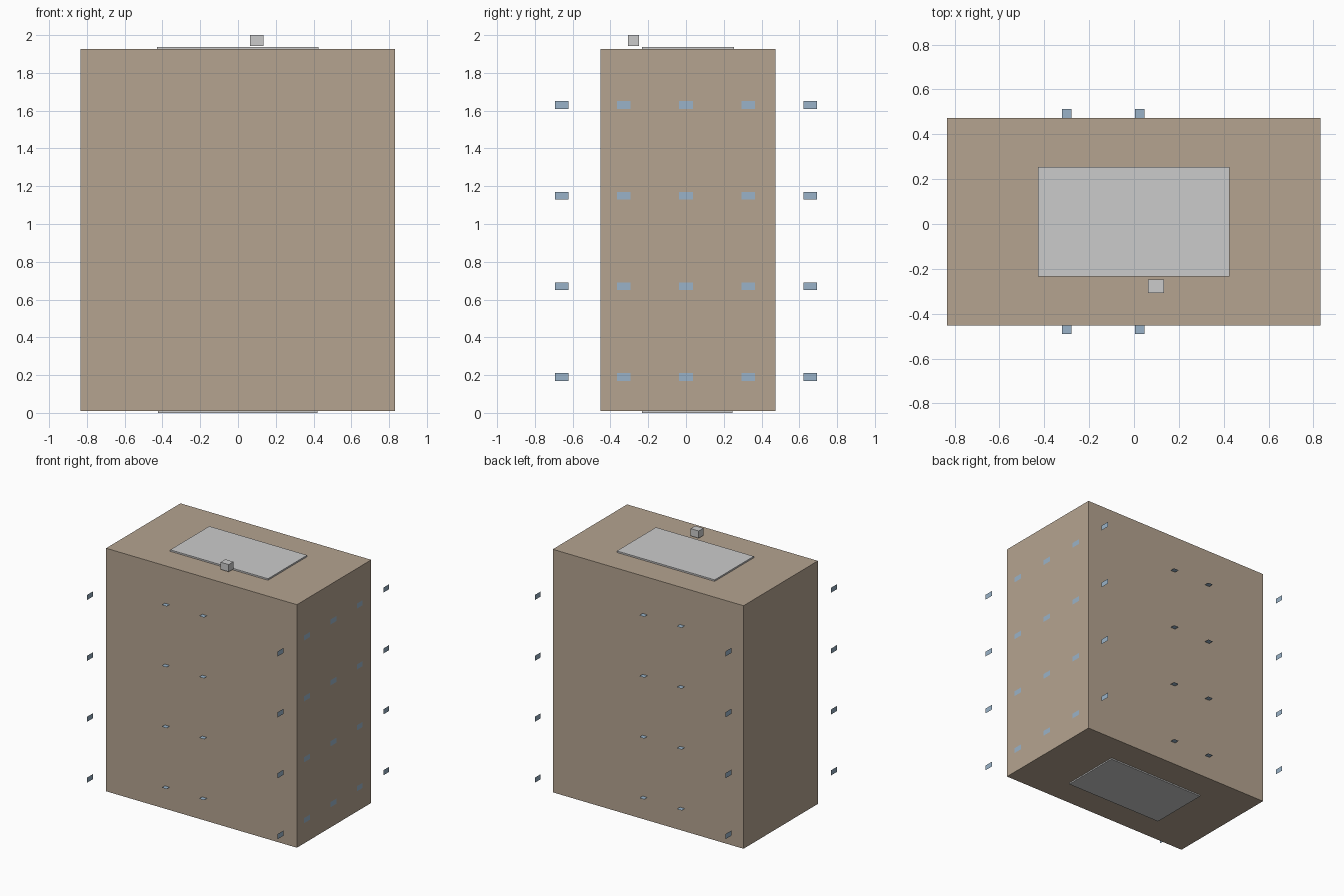
import bpy

if "Cube" in bpy.data.objects:
    bpy.data.objects.remove(bpy.data.objects["Cube"])


def material(name, rgb):
    m = bpy.data.materials.new(name)
    m.diffuse_color = (*rgb, 1.0)
    m.use_nodes = True
    m.node_tree.nodes["Principled BSDF"].inputs["Base Color"].default_value = m.diffuse_color
    return m


def finish(name, verts, faces, mat):
    mesh = bpy.data.meshes.new(name)
    mesh.from_pydata(verts, [], faces)
    mesh.update()
    ob = bpy.data.objects.new(name, mesh)
    bpy.context.collection.objects.link(ob)
    if mat:
        mesh.materials.append(mat)
    return ob


def box(name, lo, hi, mat=None):
    verts = [(x, y, z) for x in (lo[0], hi[0])
             for y in (lo[1], hi[1]) for z in (lo[2], hi[2])]
    faces = [(0, 1, 3, 2), (4, 6, 7, 5), (0, 4, 5, 1),
             (2, 3, 7, 6), (0, 2, 6, 4), (1, 5, 7, 3)]
    return finish(name, verts, faces, mat)


def pane(name, centre, u, v, mat):
    """Flat rectangle spanned by the half-extent vectors u and v."""
    verts = [tuple(c + a * p + b * q for c, p, q in zip(centre, u, v))
             for a, b in ((-1, -1), (1, -1), (1, 1), (-1, 1))]
    return finish(name, verts, [(0, 1, 2, 3)], mat)


brick = material("brick", (0.46, 0.37, 0.28))
glass = material("glass", (0.32, 0.45, 0.58))

# Main building block with its ground and roof slabs
box("building", (-0.833, -0.453, 0.01), (0.831, 0.473, 1.926), brick)
box("ground_slab", (-0.424, -0.233, 0.0), (0.422, 0.247, 0.012))
box("roof_slab", (-0.428, -0.233, 1.924), (0.425, 0.254, 1.938))

# Small rooftop unit hovering near the front edge of the slab
box("roof_unit", (0.063, -0.307, 1.943), (0.134, -0.248, 2.0))

# Four floors of window panes
for floor in range(4):
    z = 0.19 + 0.48 * floor
    # Upright panes in the planes of the two end walls, outer ones beyond the corners
    for side, x in (("right", 0.832), ("left", -0.831)):
        for col in range(-2, 3):
            pane(f"{side}_window_{floor}_{col + 2}", (x, 0.329 * col, z),
                 (0, 0.036 * (1 if x > 0 else -1), 0), (0, 0, 0.02), glass)
    # Flat panes poking through the front and back walls
    for side, y in (("front", -0.454), ("back", 0.476)):
        for col, x in enumerate((-0.3, 0.026)):
            pane(f"{side}_window_{floor}_{col}", (x, y, z),
                 (0.021, 0, 0), (0, 0.037, 0), glass)
